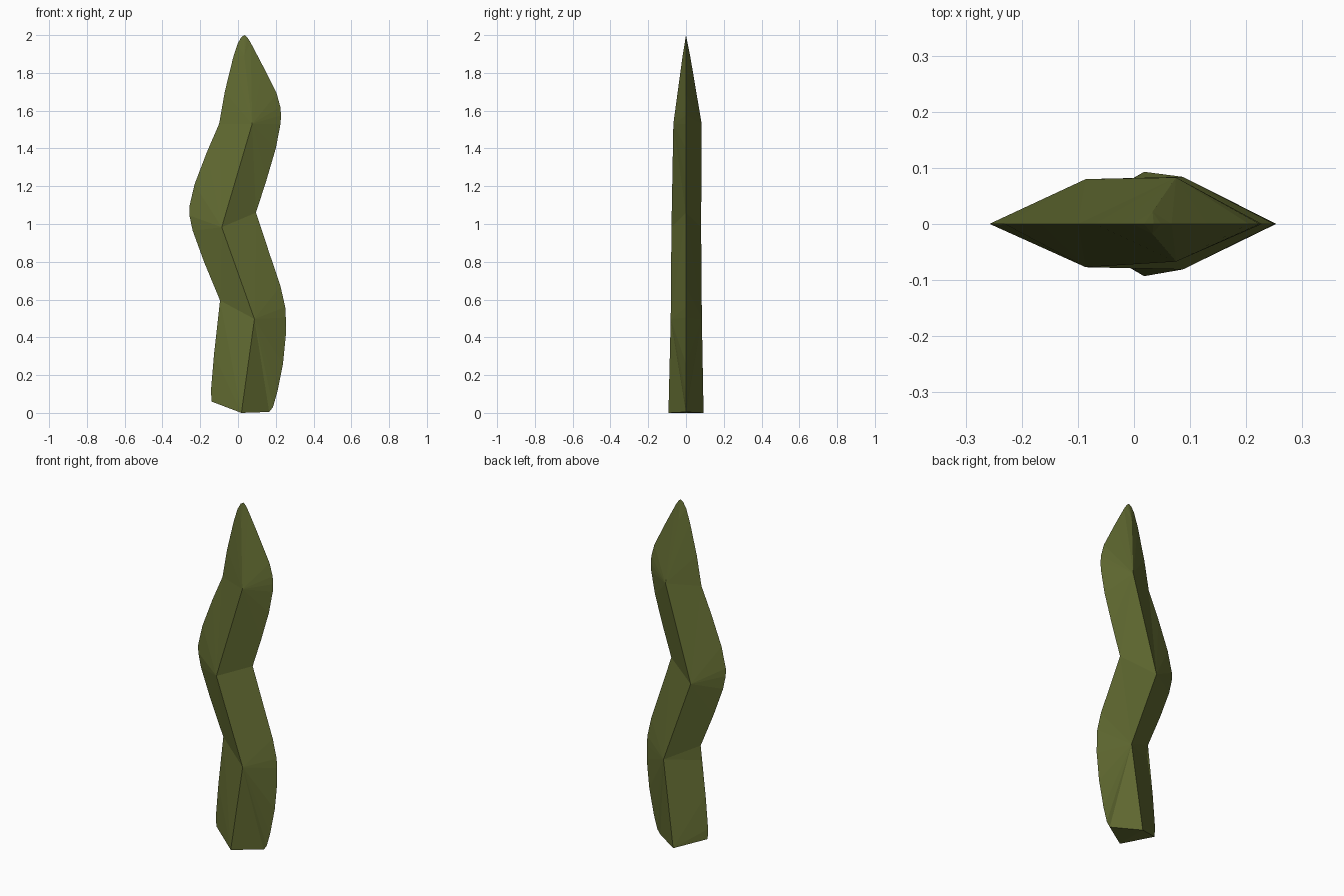
import bpy, bmesh

# Flat leaf colour
green = bpy.data.materials.new("olive green")
green.diffuse_color = (0.12, 0.145, 0.031, 1)

# Ridge: x, z, front depth, back depth
ridge = [(0.018, 0.0, 0.093, 0.093), (0.087, 0.497, 0.081, 0.084),
         (-0.086, 0.983, 0.077, 0.080), (0.075, 1.53, 0.067, 0.083),
         (0.033, 1.89, 0.018, 0.022)]
TIP = (0.035, 2.0)

# Wavy side edges, one run of (x, z) points per ridge segment
left = [[(-0.14, 0.06), (-0.143, 0.12), (-0.127, 0.31), (-0.092, 0.51), (-0.095, 0.595)],
        [(-0.095, 0.595), (-0.18, 0.80), (-0.24, 0.965), (-0.257, 1.045)],
        [(-0.257, 1.045), (-0.258, 1.09), (-0.23, 1.21), (-0.165, 1.38), (-0.10, 1.53)],
        [(-0.10, 1.53), (-0.07, 1.70), (-0.026, 1.88), (-0.002, 1.955), (0.018, 1.99)]]
right = [[(0.165, 0.005), (0.185, 0.03), (0.208, 0.11), (0.238, 0.26), (0.254, 0.42), (0.253, 0.505)],
         [(0.253, 0.505), (0.25, 0.56), (0.225, 0.67), (0.168, 0.84), (0.095, 1.06)],
         [(0.095, 1.06), (0.15, 1.23), (0.20, 1.40), (0.225, 1.53), (0.228, 1.575)],
         [(0.228, 1.575), (0.224, 1.62), (0.205, 1.69), (0.13, 1.84), (0.067, 1.96), (0.048, 1.99)]]

bm = bmesh.new()
cache = {}


def vert(x, y, z):
    key = (x, y, z)
    if key not in cache:
        cache[key] = bm.verts.new(key)
    return cache[key]


def ridge_vert(i, side):
    x, z, front, back = ridge[i]
    return vert(x, -front if side < 0 else back, z)


# Broad facets between ridge and each edge, front and back
for side in (-1, 1):
    for edge in (left, right):
        for i, run in enumerate(edge):
            pts = run + [TIP] if i == 3 else run
            loop = [vert(x, 0.0, z) for x, z in pts]
            bm.faces.new(loop + [ridge_vert(i + 1, side), ridge_vert(i, side)])

    # Top ridge sliver up to the tip is closed by the shared ridge-tip edge

# Cut base
bm.faces.new([ridge_vert(0, -1), vert(*left[0][0][:1], 0.0, left[0][0][1]),
              ridge_vert(0, 1), vert(right[0][0][0], 0.0, right[0][0][1])])

bmesh.ops.triangulate(bm, faces=bm.faces[:], ngon_method='BEAUTY')
bmesh.ops.recalc_face_normals(bm, faces=bm.faces[:])
mesh = bpy.data.meshes.new("wavy_leaf")
bm.to_mesh(mesh)
bm.free()
mesh.materials.append(green)
leaf = bpy.data.objects.new("wavy_leaf", mesh)
bpy.context.collection.objects.link(leaf)
